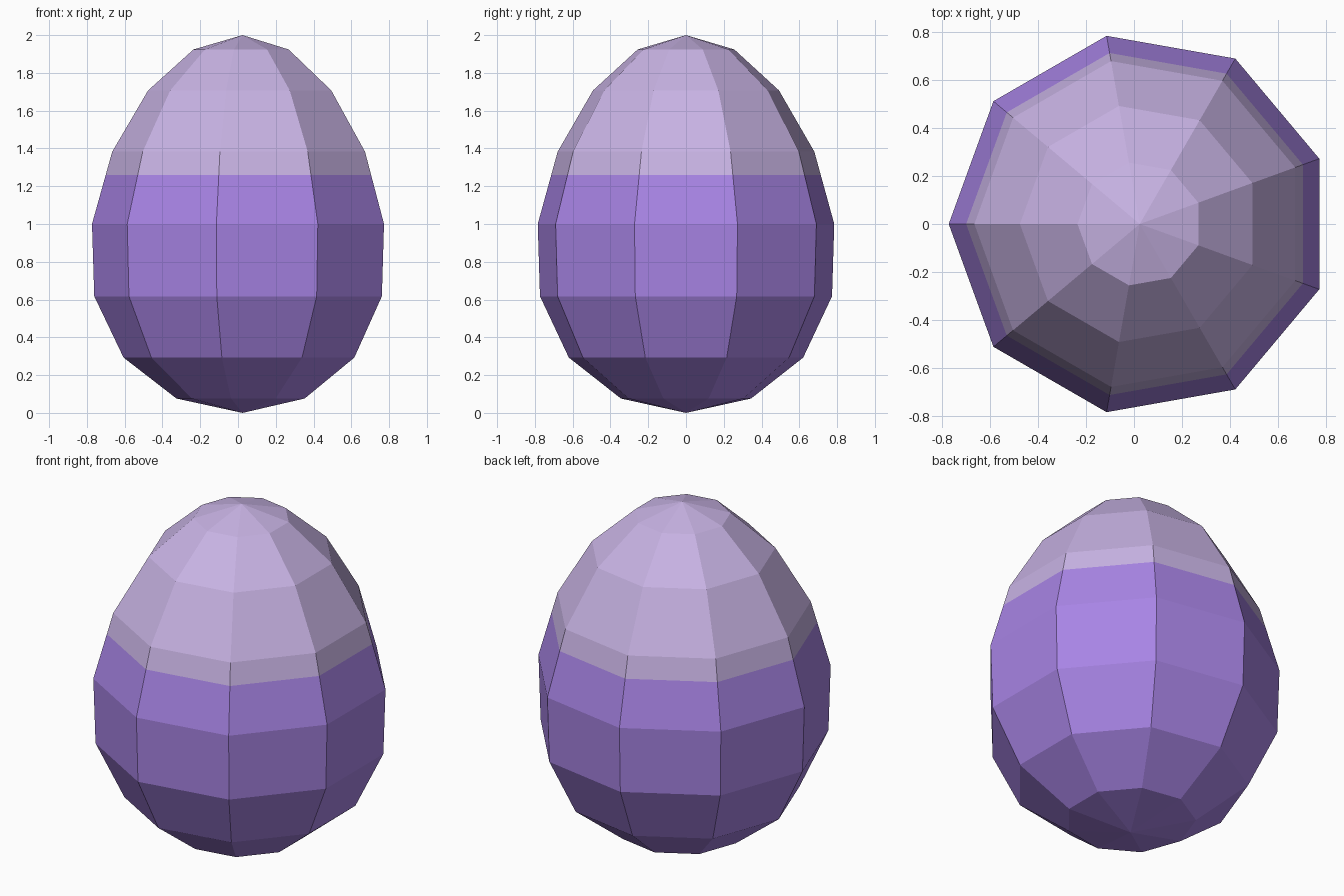
import bpy, bmesh, math

if "Cube" in bpy.data.objects:
    bpy.data.objects.remove(bpy.data.objects["Cube"])

SIDES = 9
# ring radii from just above the bottom tip to just below the top tip
RADII = [0.35, 0.63, 0.785, 0.797, 0.69, 0.50, 0.26]
SPLIT_Z = 1.26                                   # height of the colour change
CX = 0.797 * (1 - math.cos(math.pi / SIDES)) / 2  # centres the odd-sided outline


def srgb(r, g, b):
    lin = [((c / 255 + 0.055) / 1.055) ** 2.4 for c in (r, g, b)]
    return (*lin, 1.0)


def material(name, colour):
    m = bpy.data.materials.new(name)
    m.diffuse_color = colour
    m.use_nodes = True
    m.node_tree.nodes["Principled BSDF"].inputs["Base Color"].default_value = m.diffuse_color
    return m


# egg body: rings at sphere latitudes, closed by two tips
bm = bmesh.new()
rings = []
for k, r in enumerate(RADII, 1):
    z = 1 - math.cos(k * math.pi / 8)
    angles = [math.pi + i * math.tau / SIDES for i in range(SIDES)]
    rings.append([bm.verts.new((CX + r * math.cos(a), r * math.sin(a), z)) for a in angles])
bottom = bm.verts.new((CX, 0, 0))
top = bm.verts.new((CX, 0, 2))
for i in range(SIDES):
    j = (i + 1) % SIDES
    bm.faces.new((bottom, rings[0][j], rings[0][i]))
    bm.faces.new((top, rings[-1][i], rings[-1][j]))
    for a, b in zip(rings, rings[1:]):
        bm.faces.new((a[i], a[j], b[j], b[i]))

# cut the colour line and paint everything above it
bmesh.ops.bisect_plane(bm, geom=bm.verts[:] + bm.edges[:] + bm.faces[:],
                       plane_co=(0, 0, SPLIT_Z), plane_no=(0, 0, 1))
bmesh.ops.recalc_face_normals(bm, faces=bm.faces[:])
for f in bm.faces:
    f.material_index = int(f.calc_center_median().z > SPLIT_Z)
    f.smooth = False

mesh = bpy.data.meshes.new("egg")
bm.to_mesh(mesh)
bm.free()
mesh.materials.append(material("purple", srgb(168, 132, 229)))
mesh.materials.append(material("pale lavender", srgb(200, 179, 228)))
egg = bpy.data.objects.new("egg", mesh)
bpy.context.collection.objects.link(egg)
